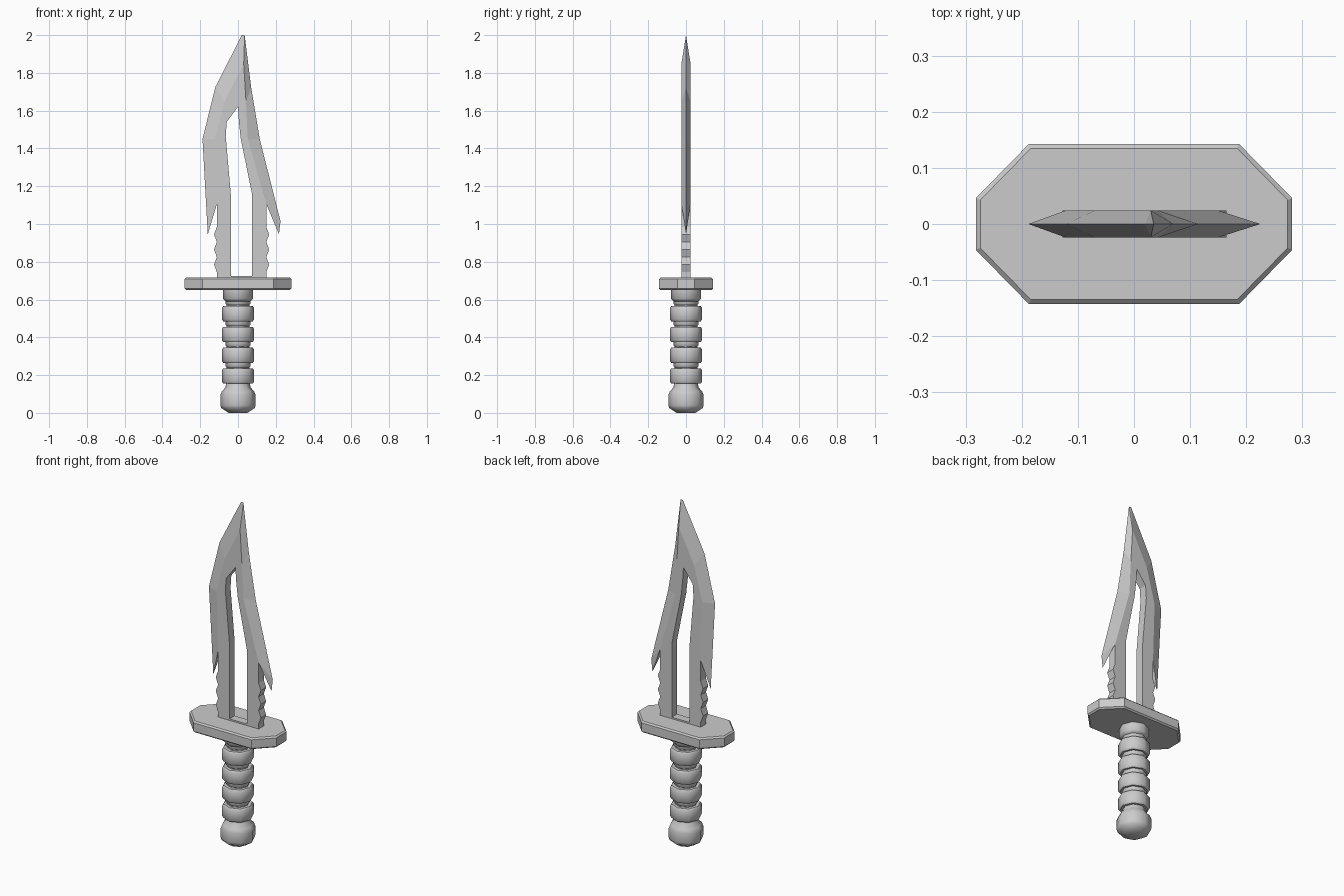
import bpy, bmesh, math

cube = bpy.data.objects.get("Cube")
if cube:
    bpy.data.objects.remove(cube)

steel = bpy.data.materials.new("light grey metal")
steel.use_nodes = True
GREY = (0.6, 0.6, 0.6, 1)
steel.diffuse_color = GREY
steel.node_tree.nodes["Principled BSDF"].inputs["Base Color"].default_value = GREY


def finish(bm, name):
    bmesh.ops.recalc_face_normals(bm, faces=bm.faces)
    mesh = bpy.data.meshes.new(name)
    bm.to_mesh(mesh)
    bm.free()
    mesh.materials.append(steel)
    obj = bpy.data.objects.new(name, mesh)
    bpy.context.collection.objects.link(obj)
    return obj


def lathe(name, profile, sides=8):
    """Turn (radius, z) points around z, closing both ends."""
    bm = bmesh.new()
    rings = [[bm.verts.new((r * math.cos(2 * math.pi * i / sides),
                            r * math.sin(2 * math.pi * i / sides), z))
              for i in range(sides)] for r, z in profile]
    for a, b in zip(rings, rings[1:]):
        for i in range(sides):
            j = (i + 1) % sides
            bm.faces.new((a[i], a[j], b[j], b[i]))
    bm.faces.new(rings[0])
    bm.faces.new(rings[-1])
    obj = finish(bm, name)
    bpy.ops.object.select_all(action='DESELECT')
    obj.select_set(True)
    bpy.context.view_layer.objects.active = obj
    bpy.ops.object.shade_smooth_by_angle(angle=math.radians(50))
    return obj


# Handle: pommel, necks, four grip rings and a collar
lathe("pommel", [(0.05, 0), (0.088, 0.025), (0.093, 0.04), (0.093, 0.095),
                 (0.085, 0.115), (0.066, 0.135), (0.063, 0.16)])
lathe("grip_core", [(0.06, 0.14), (0.06, 0.62)])
for n in range(4):
    z = 0.155 + 0.11 * n
    lathe(f"grip_ring_{n + 1}", [(0.06, z), (0.078, z), (0.085, z + 0.01),
                                 (0.085, z + 0.07), (0.078, z + 0.08), (0.06, z + 0.08)])
    lathe(f"grip_neck_{n + 1}", [(0.055, z + 0.08), (0.066, z + 0.092),
                                 (0.066, z + 0.11)])
lathe("collar", [(0.066, 0.59), (0.08, 0.605), (0.08, 0.655)])

# Guard: long octagon plate with chamfered rims
bm = bmesh.new()
corner = [(0.282, 0.046), (0.187, 0.143)]
outline = (corner + [(-x, y) for x, y in corner[::-1]]
           + [(-x, -y) for x, y in corner] + [(x, -y) for x, y in corner[::-1]])
plate = bm.faces.new([bm.verts.new((x, y, 0.65)) for x, y in outline])
top = bmesh.ops.extrude_face_region(bm, geom=[plate])["geom"]
bmesh.ops.translate(bm, vec=(0, 0, 0.066),
                    verts=[v for v in top if isinstance(v, bmesh.types.BMVert)])
guard = finish(bm, "guard")
bevel = guard.modifiers.new("rim", 'BEVEL')
bevel.width = 0.008
bevel.segments = 1
bevel.limit_method = 'ANGLE'
bevel.angle_limit = math.radians(60)

# Blade: (x, z) points; edges lie on the centre plane, the rest is full thickness
THICK = 0.024
BASE, BAR = 0.70, 0.725
TIP_RIDGE, SLOT_TOP = (0.03, 1.85), (0.0, 1.62)
TIP_L, TIP_R = (0.02, 2.0), (0.035, 2.0)
left_edge = [(-0.16, 0.945), (-0.188, 1.45), (-0.12, 1.725), TIP_L]
left_ridge = [(-0.112, 1.105), (-0.122, 1.45), (-0.07, 1.65), TIP_RIDGE]
left_slot = [(-0.038, 1.155), (-0.065, 1.465), (-0.06, 1.54), SLOT_TOP]
right_edge = [(0.225, 1.015), (0.115, 1.45), (0.07, 1.72), TIP_R]
right_ridge = [(0.15, 1.105), (0.052, 1.45), (0.042, 1.65), TIP_RIDGE]
right_slot = [(0.075, 1.155), (0.015, 1.45), (0.005, 1.54), SLOT_TOP]
BARB_R = (0.217, 0.945)


def leg_outer(x, out):
    """Saw-toothed outer side of a leg, from top to bottom."""
    pts = []
    for z in (0.945, 0.865, 0.785):
        pts += [(x, z + 0.04), (x + out, z)]
    return pts + [(x, 0.745), (x, BASE)]


bm = bmesh.new()
cache = {}


def vert(p, y):
    key = (p[0], p[1], y)
    if key not in cache:
        cache[key] = bm.verts.new((p[0], y, p[1]))
    return cache[key]


sharp = set(left_edge + right_edge + [BARB_R])
teeth_l, teeth_r = leg_outer(-0.112, -0.015), leg_outer(0.15, 0.015)
inner_l = [(-0.038, BASE), (-0.038, BAR), left_slot[0]]
inner_r = [(0.075, BASE), (0.075, BAR), right_slot[0]]

# Flat and bevelled faces of one side
panels = [[left_ridge[0]] + teeth_l + inner_l,
          [right_ridge[0]] + teeth_r + inner_r,
          inner_l[:2] + inner_r[1::-1],
          [right_edge[0], BARB_R, right_ridge[0]],
          [TIP_L, TIP_R, TIP_RIDGE]]
for edge, ridge, slot in ((left_edge, left_ridge, left_slot),
                          (right_edge, right_ridge, right_slot)):
    for i in range(3):
        panels.append([edge[i], edge[i + 1], ridge[i + 1], ridge[i]])
        panels.append([ridge[i], ridge[i + 1], slot[i + 1], slot[i]])

# Side walls: outer rim under the barbs and the slot
rim = [left_ridge[0]] + teeth_l + inner_l[:1] + inner_r[:1] + teeth_r[::-1] + [right_ridge[0]]
hole = inner_l[1:2] + left_slot + right_slot[2::-1] + inner_r[1:2] + inner_l[1:2]

for side in (-THICK, THICK):
    for panel in panels:
        pts = []
        for p in panel:
            v = vert(p, 0 if p in sharp else side)
            if v not in pts:
                pts.append(v)
        bm.faces.new(pts)
for path in (rim, hole):
    for a, b in zip(path, path[1:]):
        bm.faces.new((vert(a, -THICK), vert(b, -THICK), vert(b, THICK), vert(a, THICK)))
for tip, notch in ((left_edge[0], left_ridge[0]), (BARB_R, right_ridge[0])):
    bm.faces.new((vert(tip, 0), vert(notch, -THICK), vert(notch, THICK)))
finish(bm, "blade")
